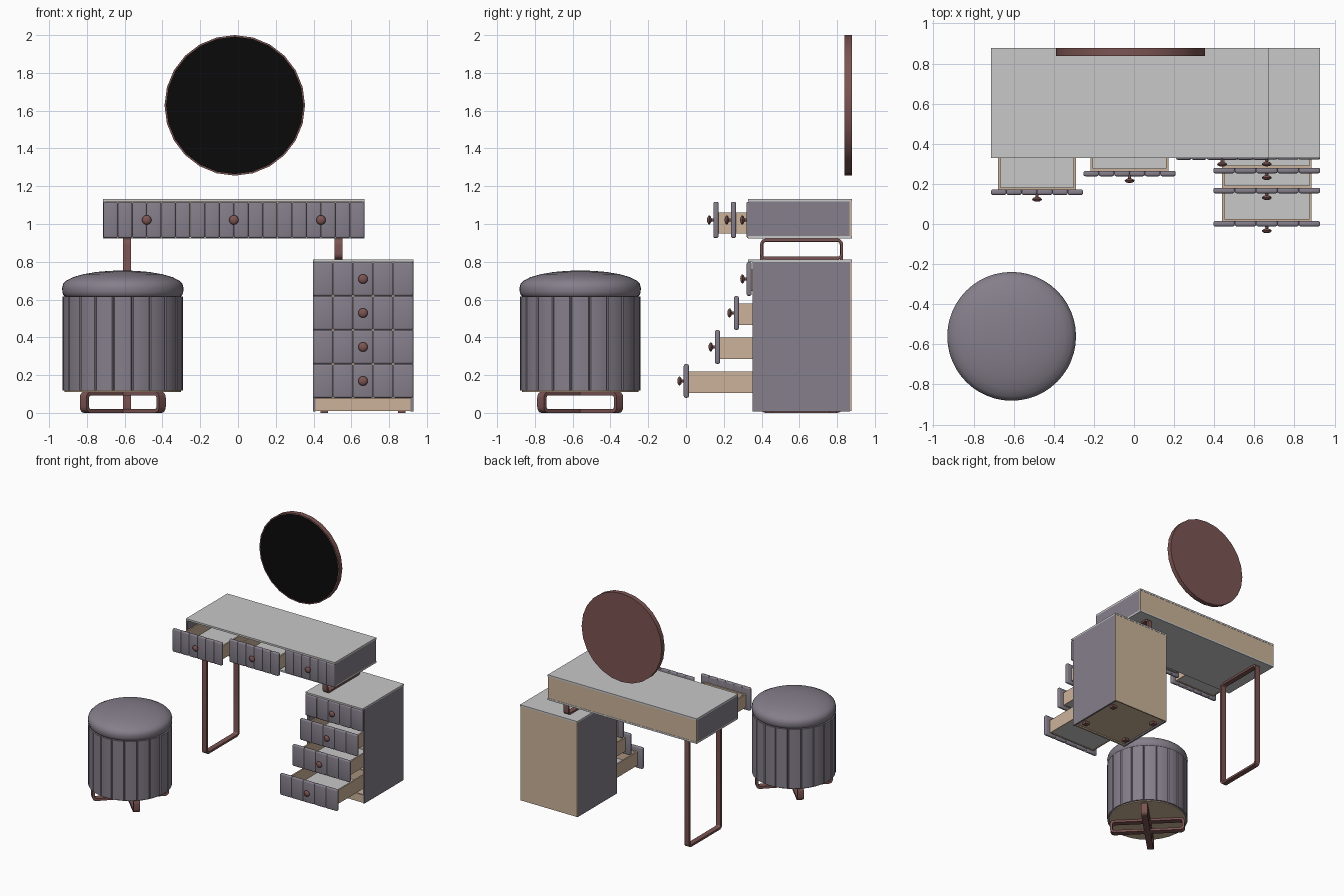
import bpy, bmesh, math
from mathutils import Matrix, Vector

if "Cube" in bpy.data.objects:
    bpy.data.objects.remove(bpy.data.objects["Cube"])


def mat(name, rgb):
    m = bpy.data.materials.new(name)
    m.diffuse_color = (*rgb, 1)
    m.use_nodes = True
    m.node_tree.nodes["Principled BSDF"].inputs["Base Color"].default_value = m.diffuse_color
    return m


GREY = mat("light grey panel", (0.58, 0.58, 0.58))
MAUVE = mat("mauve grey upholstery", (0.235, 0.21, 0.255))
WOOD = mat("pale wood", (0.60, 0.45, 0.32))
COPPER = mat("copper metal", (0.20, 0.09, 0.085))
BLACK = mat("black glass", (0.003, 0.003, 0.003))


def finish(bm, name, material, smooth=False):
    bmesh.ops.recalc_face_normals(bm, faces=bm.faces)
    me = bpy.data.meshes.new(name)
    bm.to_mesh(me)
    bm.free()
    me.materials.append(material)
    ob = bpy.data.objects.new(name, me)
    bpy.context.collection.objects.link(ob)
    if smooth:
        bpy.ops.object.select_all(action='DESELECT')
        ob.select_set(True)
        bpy.context.view_layer.objects.active = ob
        bpy.ops.object.shade_smooth_by_angle(angle=math.radians(40))
    return ob


def add_box(bm, x0, x1, y0, y1, z0, z1):
    m = Matrix.Translation(((x0 + x1) / 2, (y0 + y1) / 2, (z0 + z1) / 2))
    return bmesh.ops.create_cube(bm, size=1, matrix=m @ Matrix.Diagonal((x1 - x0, y1 - y0, z1 - z0, 1)))["verts"]


def boxes(name, material, *dims):
    bm = bmesh.new()
    for d in dims:
        add_box(bm, *d)
    return finish(bm, name, material)


def lathe(name, material, profile, steps, matrix):
    # profile of (radius, height) spun round local z
    bm = bmesh.new()
    vs = [bm.verts.new((r, 0, h)) for r, h in profile]
    es = [bm.edges.new(p) for p in zip(vs, vs[1:])]
    bmesh.ops.spin(bm, geom=vs + es, cent=(0, 0, 0), axis=(0, 0, 1), angle=math.tau, steps=steps)
    bmesh.ops.remove_doubles(bm, verts=bm.verts, dist=0.0005)
    bm.transform(matrix)
    return finish(bm, name, material, True)


def metal_loop(name, loc, half, z0, z1, w, t, rot=0.0):
    # flat-bar rounded rectangle standing upright, long side along local y
    def outline(inset, r):
        pts = []
        for k, (sy, top) in enumerate(((1, 1), (-1, 1), (-1, 0), (1, 0))):
            cy = sy * (half - inset - r)
            cz = z1 - inset - r if top else z0 + inset + r
            for i in range(6):
                a = math.pi / 2 * (k + i / 5)
                pts.append((cy + r * math.cos(a), cz + r * math.sin(a)))
        return pts
    bm = bmesh.new()
    rings = [[bm.verts.new((x, y, z)) for y, z in outline(i, r)]
             for x, i, r in ((-w / 2, 0, .032), (w / 2, 0, .032), (w / 2, t, .014), (-w / 2, t, .014))]
    n = len(rings[0])
    for a in range(4):
        p, q = rings[a], rings[(a + 1) % 4]
        for i in range(n):
            bm.faces.new((p[i], p[(i + 1) % n], q[(i + 1) % n], q[i]))
    bm.transform(Matrix.Translation(loc) @ Matrix.Rotation(rot, 4, 'Z'))
    finish(bm, name, COPPER, True)


def drawer(name, x0, x1, z0, z1, y, ribs, inset, bz0, bz1, depth):
    # padded ribbed front
    bm = bmesh.new()
    w = (x1 - x0) / ribs
    for i in range(ribs):
        add_box(bm, x0 + i * w, x0 + (i + 1) * w, y, y + 0.027, z0, z1)
    bmesh.ops.bevel(bm, geom=bm.edges[:], offset=0.009, segments=3, profile=0.5, affect='EDGES')
    add_box(bm, x0 + .008, x1 - .008, y + .012, y + .026, z0 + .008, z1 - .008)
    finish(bm, name + "_front", MAUVE, True)
    # wooden box with grey base
    a, b, f, e, t = x0 + inset, x1 - inset, y + .026, y + depth, 0.012
    boxes(name + "_box", WOOD, (a, a + t, f, e, bz0, bz1), (b - t, b, f, e, bz0, bz1),
          (a + t, b - t, f, f + t, bz0, bz1), (a + t, b - t, e - t, e, bz0, bz1))
    boxes(name + "_base", GREY, (a + t, b - t, f + t, e - t, bz0 + .002, bz0 + .014))
    # knob
    m = Matrix.Translation(((x0 + x1) / 2, y + .004, (z0 + z1) / 2)) @ Matrix.Rotation(math.pi / 2, 4, 'X')
    lathe(name + "_knob", COPPER, [(.009, 0), (.007, .014), (.017, .018), (.025, .025),
                                   (.022, .031), (.013, .036), (0, .038)], 20, m)


BACK = 0.878

# Table body
TX0, TX1 = -0.714, 0.67
boxes("table_top", GREY, (TX0, TX1, .328, BACK, 1.118, 1.133))
boxes("table_underside", GREY, (TX0, TX1, .328, BACK, .922, .936))
boxes("table_sides", MAUVE, (TX0, TX0 + .015, .33, BACK - .012, .936, 1.118),
      (TX1 - .015, TX1, .33, BACK - .012, .936, 1.118))
boxes("table_back", WOOD, (TX0 + .002, TX1 - .002, BACK - .012, BACK - .002, .936, 1.118))
tw = (TX1 - TX0) / 3
for i, y in enumerate((.145, .238, .32)):
    drawer(f"table_drawer_{i + 1}", TX0 + i * tw + .001, TX0 + (i + 1) * tw - .001, .926, 1.117, y,
           6, .035, .95, 1.06, .48)

# Cabinet carcass
CX0, CX1 = 0.396, 0.928
boxes("cabinet_top", GREY, (CX0, CX1, .328, BACK, .8, .813))
boxes("cabinet_sides", MAUVE, (CX0, CX0 + .015, .352, BACK - .01, .008, .8),
      (CX1 - .015, CX1, .352, BACK - .01, .008, .8))
boxes("cabinet_back", WOOD, (CX0 + .002, CX1 - .002, BACK - .012, BACK - .002, .01, .8))
boxes("cabinet_floor", WOOD, (CX0 + .015, CX1 - .015, .355, BACK - .012, .02, .035),
      (CX0 + .015, CX1 - .015, .355, .37, .01, .075))
boxes("cabinet_feet", COPPER, *[(x, x + .04, y, y + .04, 0, .02)
                                for x in (CX0 + .04, CX1 - .08) for y in (.42, .76)])
for i, y in enumerate((.321, .253, .153, -.012)):
    z = .62 - .18 * i
    drawer(f"cabinet_drawer_{i + 1}", CX0, CX1, z, z + .178, y, 5, .042, z + .025, z + .14, .49)

# Metal supports: tall left leg and short bracket on the cabinet
metal_loop("left_leg", (-.588, .612, 0), .22, 0, .923, .043, .018)
metal_loop("cabinet_bracket", (.533, .612, 0), .22, .812, .923, .043, .015)

# Round wall mirror
face_front = Matrix.Translation((-.017, BACK, 1.628)) @ Matrix.Rotation(math.pi / 2, 4, 'X')
lathe("mirror_frame", COPPER, [(0, 0), (.372, 0), (.372, .04), (.364, .04), (.364, .034), (0, .034)], 24, face_front)
lathe("mirror_glass", BLACK, [(0, .034), (.364, .034), (.364, .039), (0, .039)], 24, face_front)

# Stool: panelled drum, cushion, wooden underside, crossed loop feet
SX, SY = -0.61, -0.56
N = 20
bm = bmesh.new()
ring = []
for i in range(N):
    for f, r in ((0, .311), (.06, .319), (.35, .3205), (.65, .3205), (.94, .319)):
        a = math.tau * (i - .5 + f) / N
        ring.append(bm.verts.new((SX + r * math.cos(a), SY + r * math.sin(a), .118)))
base = bm.faces.new(ring)
up = bmesh.ops.extrude_face_region(bm, geom=[base])["geom"]
bmesh.ops.translate(bm, vec=(0, 0, .498), verts=[v for v in up if isinstance(v, bmesh.types.BMVert)])
finish(bm, "stool_drum", MAUVE, True)
at_stool = Matrix.Translation((SX, SY, 0))
lathe("stool_underside", WOOD, [(0, .11), (.308, .11), (.308, .119), (0, .119)], 40, at_stool)
lathe("stool_cushion", MAUVE, [(0, .61), (.3, .612), (.314, .622), (.32, .64), (.321, .662), (.316, .683),
                               (.3, .7), (.265, .718), (.21, .734), (.14, .746), (.07, .752), (0, .754)], 48, at_stool)
for s in (1, -1):
    metal_loop(f"stool_foot_{'a' if s > 0 else 'b'}", (SX, SY, 0), .297, 0, .112, .05, .02, s * math.pi / 4)
